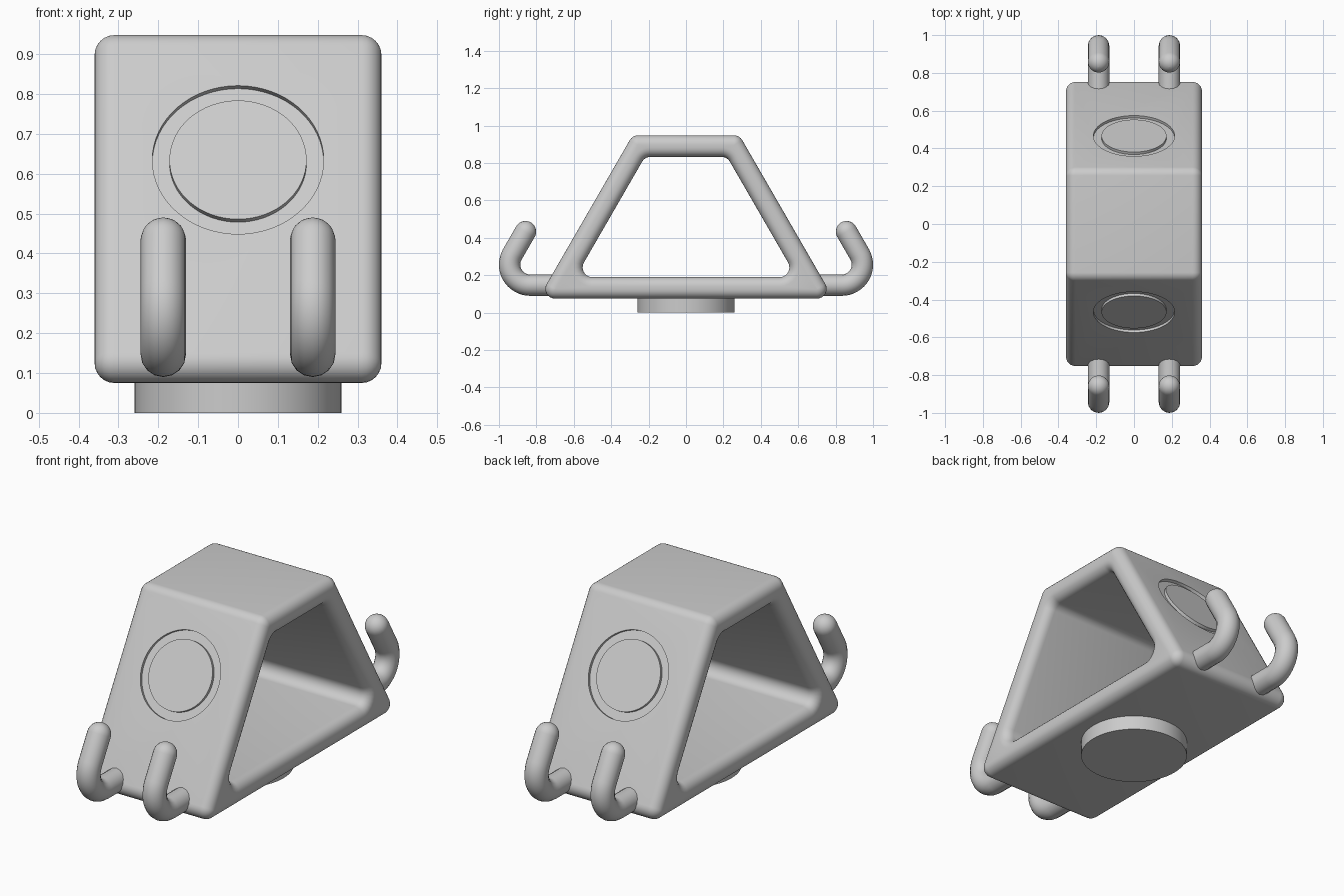
import bpy, bmesh
from math import sin, cos, pi, radians, sqrt, atan2
from mathutils import Vector, Matrix

old = bpy.data.objects.get("Cube")
if old:
    bpy.data.objects.remove(old, do_unlink=True)

grey = bpy.data.materials.new("plain grey")
grey.use_nodes = True
colour = (0.6, 0.6, 0.6, 1)
grey.diffuse_color = colour
grey.node_tree.nodes["Principled BSDF"].inputs["Base Color"].default_value = colour

SLOPE = sqrt(3)            # walls lean at 60 degrees
BOTTOM, TOP, FOOT = 0.075, 0.948, 0.79
WALL, HALF_W, FILLET, CORNER = 0.115, 0.36, 0.05, 0.052


def finish(obj, angle=35):
    obj.data.materials.clear()
    obj.data.materials.append(grey)
    bpy.ops.object.select_all(action='DESELECT')
    obj.select_set(True)
    bpy.context.view_layer.objects.active = obj
    bpy.ops.object.shade_smooth_by_angle(angle=radians(angle))


def from_bmesh(name, bm):
    bmesh.ops.recalc_face_normals(bm, faces=bm.faces)
    mesh = bpy.data.meshes.new(name)
    bm.to_mesh(mesh)
    bm.free()
    obj = bpy.data.objects.new(name, mesh)
    bpy.context.collection.objects.link(obj)
    return obj


def trapezoid(inset):
    """Sharp corners (y, z) of the frame outline moved inwards."""
    lo, hi = BOTTOM + inset, TOP - inset
    edge = lambda z: FOOT - (z - BOTTOM) / SLOPE - inset * 2 / SLOPE
    return [Vector(p) for p in ((edge(lo), lo), (edge(hi), hi),
                                (-edge(hi), hi), (-edge(lo), lo))]


def rounded_loop(inset, radius, steps=8):
    """Trapezoid outline with every corner rounded."""
    pts = trapezoid(inset + radius)      # arc centres
    loop = []
    for i, c in enumerate(pts):
        a, b = c - pts[i - 1], pts[(i + 1) % 4] - c
        start = atan2(a.y, a.x) - pi / 2
        turn = (atan2(b.y, b.x) - atan2(a.y, a.x)) % (2 * pi)
        for k in range(steps + 1):
            t = start + turn * k / steps
            loop.append((c.x + radius * cos(t), c.y + radius * sin(t)))
    return loop


# Frame: a rounded wall section swept round the trapezoid
section = []
arc = [i * pi / 12 for i in range(7)]
for t in arc:
    section.append((FILLET * (1 - cos(t)), CORNER, HALF_W - FILLET * (1 - sin(t))))
for t in reversed(arc):
    section.append((WALL - FILLET * (1 - cos(t)), CORNER, HALF_W - FILLET * (1 - sin(t))))
section += [(d, r, -x) for d, r, x in reversed(section)]

bm = bmesh.new()
rings = []
for depth, _, x in section:
    outer = depth < WALL / 2
    radius = CORNER - depth if outer else CORNER + WALL - depth
    rings.append([bm.verts.new((x, y, z)) for y, z in rounded_loop(depth, radius)])
for i, ring in enumerate(rings):
    nxt = rings[(i + 1) % len(rings)]
    for j in range(len(ring)):
        k = (j + 1) % len(ring)
        bm.faces.new((ring[j], ring[k], nxt[k], nxt[j]))
frame = from_bmesh("frame", bm)

# Shallow ring grooves in both sloping walls
for side, label in ((-1, "front"), (1, "back")):
    bm = bmesh.new()
    n, loops = 64, []
    for r, h in ((0.172, -0.015), (0.215, -0.015), (0.215, 0.03), (0.172, 0.03)):
        loops.append([bm.verts.new((r * cos(2 * pi * i / n), r * sin(2 * pi * i / n), h))
                      for i in range(n)])
    for a in range(4):
        p, q = loops[a], loops[(a + 1) % 4]
        for i in range(n):
            bm.faces.new((p[i], p[(i + 1) % n], q[(i + 1) % n], q[i]))
    z = 0.635
    y = FOOT - (z - BOTTOM) / SLOPE
    bm.transform(Matrix.Translation((0, side * y, z)) @ Matrix.Rotation(-side * pi / 3, 4, 'X'))
    cutter = from_bmesh(label + "_groove_cutter", bm)
    cutter.hide_render = True
    cutter.hide_set(True)
    cut = frame.modifiers.new(label + " groove", 'BOOLEAN')
    cut.operation, cut.solver, cut.object = 'DIFFERENCE', 'EXACT', cutter

# Apply the grooves so the cutters can go
bpy.context.view_layer.objects.active = frame
for name in [m.name for m in frame.modifiers]:
    cutter = frame.modifiers[name].object
    bpy.ops.object.modifier_apply(modifier=name)
    bpy.data.objects.remove(cutter, do_unlink=True)
finish(frame)

# Round foot under the frame
bpy.ops.mesh.primitive_cylinder_add(vertices=64, radius=0.26, depth=0.085, location=(0, 0, 0.0425))
foot = bpy.context.object
foot.name = "base_disc"
finish(foot)

# Four hooks with round tips
TUBE, BEND, BEND_Y, HOOK_Z = 0.057, 0.11, 0.833, 0.147
path = [(0.69, HOOK_Z, 1)]
for i in range(17):
    t = -pi / 2 + radians(120) * i / 16
    path.append((BEND_Y + BEND * cos(t), HOOK_Z + BEND + BEND * sin(t), 1))
end_y, end_z, _ = path[-1]
for i in range(9):
    t = pi / 2 * i / 8
    reach = 0.14 + TUBE * sin(t)
    path.append((end_y - reach * 0.5, end_z + reach * SLOPE / 2, max(cos(t), 0.02)))

for side, label in ((-1, "front"), (1, "back")):
    for x, hand in ((-0.1875, "right"), (0.1875, "left")):
        curve = bpy.data.curves.new("hook_path", 'CURVE')
        curve.dimensions = '3D'
        curve.bevel_depth = TUBE
        curve.bevel_resolution = 6
        curve.use_fill_caps = True
        spline = curve.splines.new('POLY')
        spline.points.add(len(path) - 1)
        for point, (y, z, r) in zip(spline.points, path):
            point.co = (x, side * y, z, 1)
            point.radius = r
        hook = bpy.data.objects.new(f"{label}_{hand}_hook", curve)
        bpy.context.collection.objects.link(hook)
        bpy.ops.object.select_all(action='DESELECT')
        hook.select_set(True)
        bpy.context.view_layer.objects.active = hook
        bpy.ops.object.convert(target='MESH')
        finish(bpy.context.object, 50)
